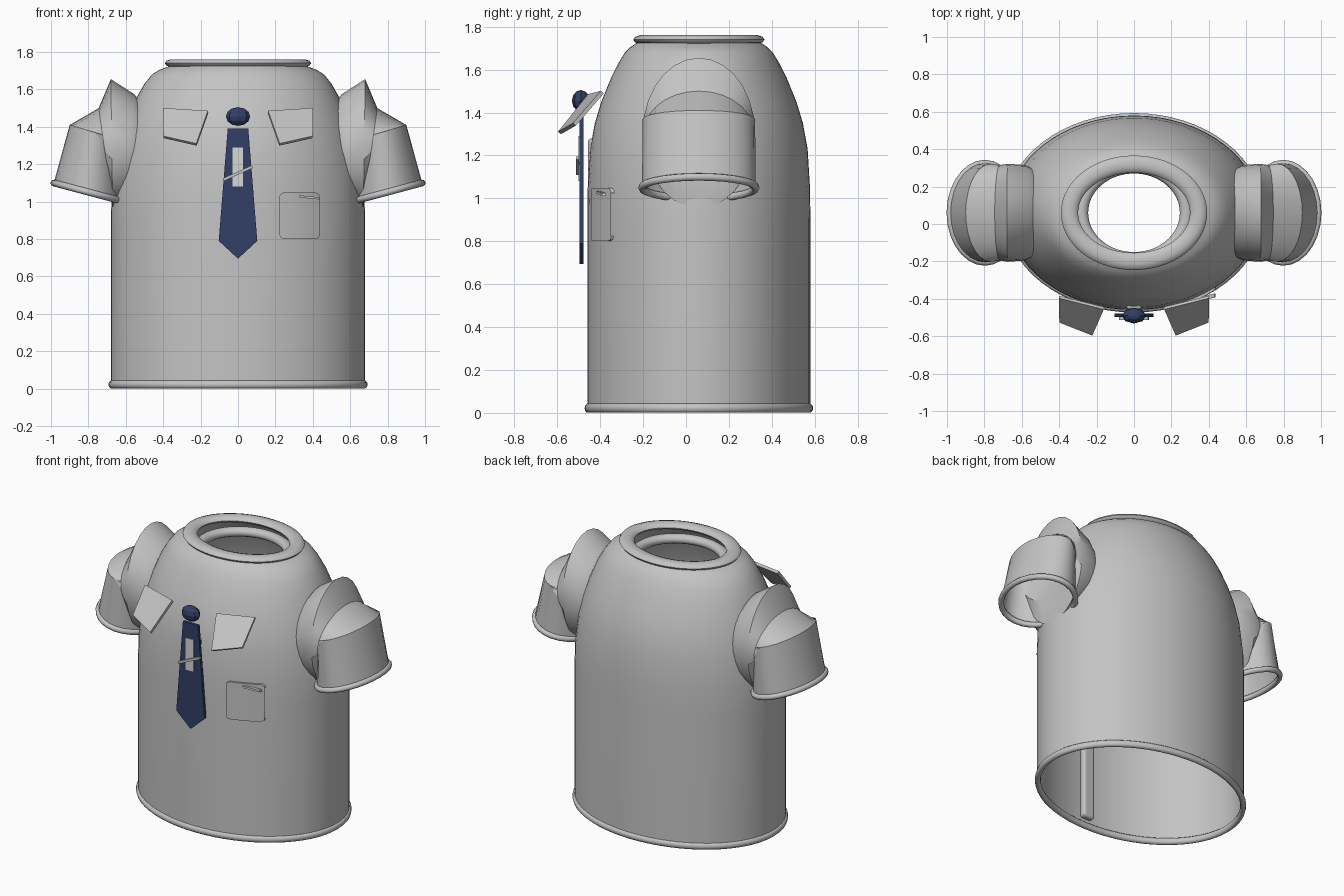
import bpy, bmesh, math
from mathutils import Vector

if "Cube" in bpy.data.objects:
    bpy.data.objects.remove(bpy.data.objects["Cube"])

CY = 0.06  # depth centre of the shirt


def material(name, rgb):
    m = bpy.data.materials.new(name)
    m.diffuse_color = (*rgb, 1)
    m.use_nodes = True
    m.node_tree.nodes["Principled BSDF"].inputs["Base Color"].default_value = m.diffuse_color
    return m


GREY = material("shirt_grey", (0.55, 0.55, 0.55))
PALE = material("pale_grey", (0.68, 0.68, 0.68))
NAVY = material("navy_blue", (0.032, 0.05, 0.135))


def make(name, verts, faces, mat, angle=None):
    me = bpy.data.meshes.new(name)
    me.from_pydata([tuple(v) for v in verts], [], faces)
    bm = bmesh.new()
    bm.from_mesh(me)
    bmesh.ops.recalc_face_normals(bm, faces=bm.faces)
    bm.to_mesh(me)
    bm.free()
    ob = bpy.data.objects.new(name, me)
    bpy.context.collection.objects.link(ob)
    me.materials.append(mat)
    if angle:
        bpy.ops.object.select_all(action='DESELECT')
        ob.select_set(True)
        bpy.context.view_layer.objects.active = ob
        bpy.ops.object.shade_smooth_by_angle(angle=math.radians(angle))
    return ob


def loft(name, rings, mat, angle=35, closed=False):
    n, k = len(rings[0]), len(rings)
    verts = [p for r in rings for p in r]
    faces = []
    for i in range(k if closed else k - 1):
        j = (i + 1) % k
        for a in range(n):
            b = (a + 1) % n
            faces.append((i * n + a, i * n + b, j * n + b, j * n + a))
    return make(name, verts, faces, mat, angle)


def ellipse(rx, ry, z, n=64):
    return [Vector((rx * math.cos(2 * math.pi * i / n),
                    CY + ry * math.sin(2 * math.pi * i / n), z)) for i in range(n)]


def oval_ring(name, rx, ry, z, width, height, n=64):
    """Piping with an oval section, running round an ellipse."""
    rings = []
    for i in range(10):
        t = 2 * math.pi * i / 10
        d = width * math.cos(t)
        rings.append(ellipse(rx + d, ry + d, z + height * math.sin(t), n))
    return loft(name, rings, GREY, 60, closed=True)


def plate(name, points, depth, mat):
    """Flat outline in the x-z plane, thickened along y; points are (x, y, z)."""
    n = len(points)
    verts = [Vector(p) for p in points]
    verts += [v + Vector((0, depth, 0)) for v in verts]
    faces = [tuple(range(n)), tuple(range(2 * n - 1, n - 1, -1))]
    faces += [(i, (i + 1) % n, n + (i + 1) % n, n + i) for i in range(n)]
    return make(name, verts, faces, mat)


# Shirt body: open elliptical shell
profile = [(0.68, 0.52, 0.02), (0.68, 0.52, 0.2), (0.68, 0.52, 0.9), (0.675, 0.518, 1.05),
           (0.65, 0.507, 1.23), (0.62, 0.485, 1.35), (0.585, 0.455, 1.45),
           (0.54, 0.41, 1.56), (0.50, 0.375, 1.63), (0.46, 0.345, 1.68),
           (0.42, 0.32, 1.705), (0.365, 0.29, 1.725)]
loft("shirt_body", [ellipse(*p) for p in profile], GREY, 40)

# Hem and neck piping
oval_ring("bottom_hem", 0.675, 0.515, 0.022, 0.018, 0.022)
oval_ring("neck_ring", 0.345, 0.26, 1.74, 0.046, 0.022)
oval_ring("inner_neck_ring", 0.28, 0.245, 1.665, 0.035, 0.03)

# Sleeves: each ring runs from a top point to a bottom point in x-z
sleeve = [((0.52, 1.53), (0.58, 1.01), 0.24), ((0.555, 1.575), (0.61, 0.985), 0.255),
          ((0.68, 1.655), (0.67, 0.955), 0.262), ((0.745, 1.50), (0.69, 1.12), 0.255),
          ((0.90, 1.41), (0.63, 1.33), 0.262), ((0.985, 1.10), (0.61, 1.0), 0.265)]


def sleeve_ring(top, bottom, ry, side, n=28):
    t, b = Vector((top[0], 0, top[1])), Vector((bottom[0], 0, bottom[1]))
    mid, arm = (t + b) / 2, (t - b) / 2
    out = []
    for i in range(n):
        a = 2 * math.pi * i / n
        p = mid + arm * math.cos(a)
        out.append(Vector((side * p.x, CY + ry * math.sin(a), p.z)))
    return out


for side, label in ((-1, "left"), (1, "right")):
    loft(label + "_sleeve", [sleeve_ring(*r, side) for r in sleeve], GREY, 25)

    # Cuff piping round the sleeve opening
    rim = sleeve_ring(*sleeve[-1], side)
    centre = sum(rim, Vector()) / len(rim)
    axis = (rim[0] - centre).cross(rim[7] - centre).normalized()
    tube = []
    for i in range(8):
        a = 2 * math.pi * i / 8
        tube.append([p + (p - centre).normalized() * 0.018 * math.cos(a)
                     + axis * 0.018 * math.sin(a) for p in rim])
    loft(label + "_cuff_hem", tube, GREY, 60, closed=True)

    # Collar flap standing off the chest
    flap = make(label + "_collar_flap",
                [(side * 0.40, -0.39, 1.495), (side * 0.16, -0.45, 1.48),
                 (side * 0.222, -0.59, 1.305), (side * 0.398, -0.52, 1.345)],
                [(0, 1, 2, 3)], GREY)
    mod = flap.modifiers.new("thickness", 'SOLIDIFY')
    mod.thickness = 0.018
    mod.offset = 0

# Tie blade, stripe panel and clip
plate("tie_blade", [(x, -0.496, z) for x, z in
                    ((-0.055, 1.39), (0.055, 1.39), (0.103, 0.79), (0, 0.695), (-0.103, 0.79))],
      0.018, NAVY)
plate("tie_panel", [(x, -0.502, z) for x, z in
                    ((-0.03, 1.29), (0.027, 1.29), (0.027, 1.08), (-0.03, 1.08))], 0.008, PALE)
plate("tie_clip", [(x, -0.512, z) for x, z in
                   ((-0.08, 1.125), (0.075, 1.195), (0.08, 1.18), (-0.075, 1.11))], 0.014, GREY)

# Tie knot: faceted bead
bpy.ops.mesh.primitive_uv_sphere_add(segments=8, ring_count=6, radius=1,
                                     location=(0, -0.49, 1.455))
knot = bpy.context.object
knot.name = "tie_knot"
knot.scale = (0.065, 0.042, 0.05)
knot.data.materials.append(NAVY)


# Chest pocket: rounded plate following the curve of the chest
def chest_y(x):
    return CY - 0.52 * math.sqrt(1 - (x / 0.68) ** 2)


x0, x1, z0, z1, r = 0.222, 0.438, 0.802, 1.048, 0.022
xs = [x0 + r * (1 - math.cos(math.pi / 8 * i)) for i in range(5)]
xs += [x0 + r + (x1 - x0 - 2 * r) * i / 6 for i in range(1, 6)]
xs += [x1 - r * (1 - math.cos(math.pi / 8 * i)) for i in range(4, -1, -1)]
sections = []
for x in xs:
    e = max(0, r - (x - x0), r - (x1 - x))
    inset = r - math.sqrt(max(0, r * r - e * e))
    y = chest_y(x)
    lo, hi = z0 + inset, z1 - inset
    sections.append([Vector((x, y - 0.012, lo)), Vector((x, y - 0.012, hi)),
                     Vector((x, y + 0.01, hi)), Vector((x, y + 0.01, lo))])
pocket = loft("chest_pocket", sections, GREY, 35)

# Pen clipped across the pocket top
plate("pocket_pen", [(0.325, -0.418, 1.034), (0.43, -0.392, 1.024),
                     (0.435, -0.392, 1.012), (0.33, -0.418, 1.022)], 0.02, GREY)

# Button placket strip inside the front
bpy.ops.mesh.primitive_cube_add(size=1, location=(0, -0.435, 0.67))
placket = bpy.context.object
placket.name = "inner_placket"
placket.scale = (0.085, 0.045, 1.22)
bpy.ops.object.transform_apply(location=False, rotation=False, scale=True)
placket.data.materials.append(GREY)
bev = placket.modifiers.new("rounded", 'BEVEL')
bev.width = 0.018
bev.segments = 3
